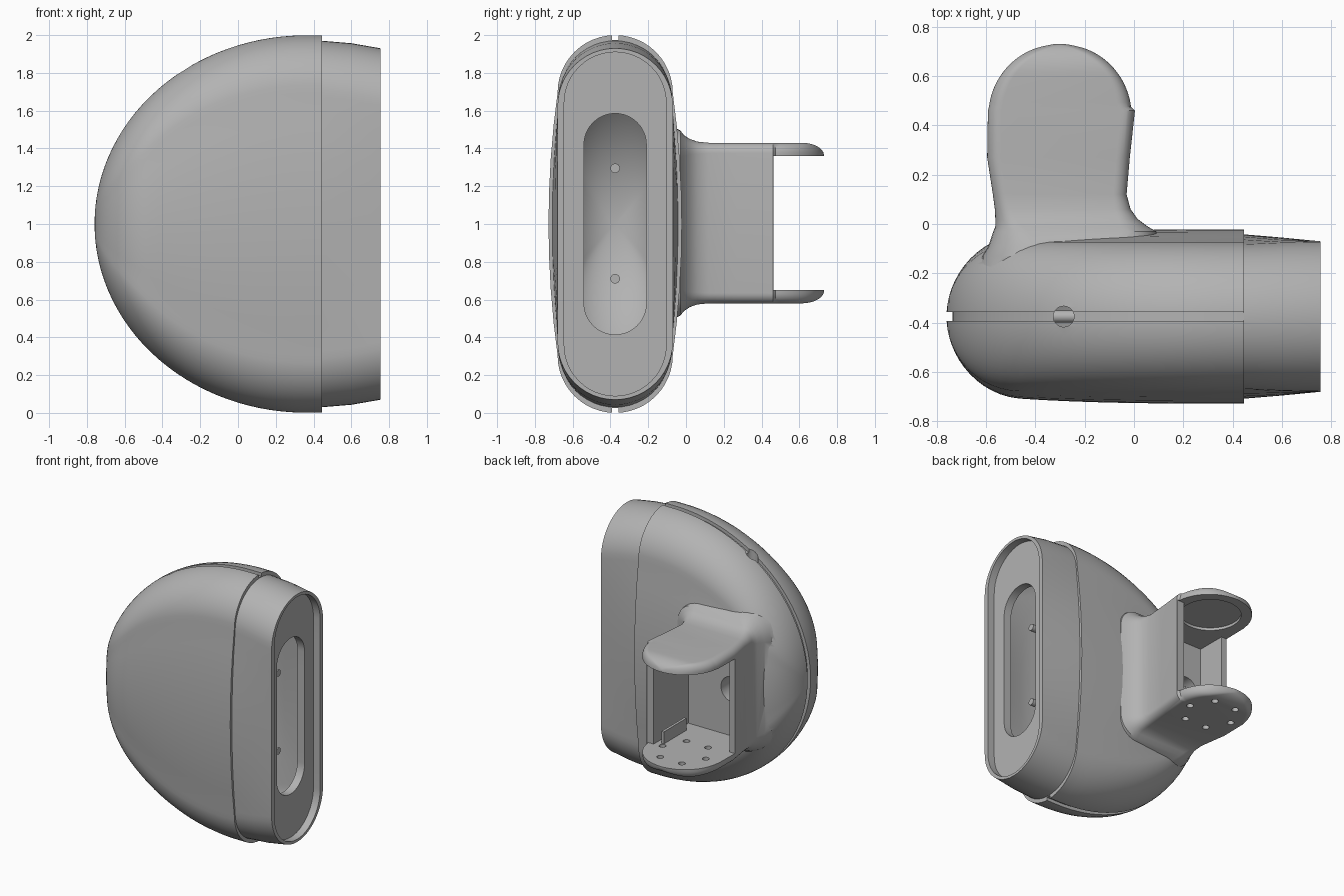
import bpy, bmesh, math
from mathutils import Vector, Matrix

if "Cube" in bpy.data.objects:
    bpy.data.objects.remove(bpy.data.objects["Cube"])

grey = bpy.data.materials.new("plain grey")
grey.use_nodes = True
grey.diffuse_color = (0.45, 0.45, 0.45, 1)
grey.node_tree.nodes["Principled BSDF"].inputs["Base Color"].default_value = grey.diffuse_color

YC = -0.375          # middle plane of the housing
NOSE, LEN = 0.36, 1.12


def finish(name, bm):
    bmesh.ops.recalc_face_normals(bm, faces=bm.faces)
    mesh = bpy.data.meshes.new(name)
    bm.to_mesh(mesh)
    bm.free()
    mesh.materials.append(grey)
    ob = bpy.data.objects.new(name, mesh)
    bpy.context.collection.objects.link(ob)
    return ob


def loft(name, rings):
    """Skin a list of equal-length rings and cap both ends."""
    bm = bmesh.new()
    loops = [[bm.verts.new(p) for p in r] for r in rings]
    n = len(loops[0])
    for a, b in zip(loops, loops[1:]):
        for i in range(n):
            j = (i + 1) % n
            bm.faces.new((a[i], a[j], b[j], b[i]))
    bm.faces.new(loops[0])
    bm.faces.new(loops[-1])
    return finish(name, bm)


def cylinder(name, start, end, r, stretch=1.0, segs=32):
    start, end = Vector(start), Vector(end)
    axis = end - start
    bm = bmesh.new()
    bmesh.ops.create_cone(bm, cap_ends=True, segments=segs, radius1=r, radius2=r, depth=axis.length)
    rot = axis.to_track_quat('Z', 'Y').to_matrix().to_4x4()
    bm.transform(Matrix.Translation((start + end) / 2) @ Matrix.Scale(stretch, 4, (1, 0, 0)) @ rot)
    return finish(name, bm)


def prism(name, outline, z0, z1):
    return loft(name, [[(x, y, z) for x, y in outline] for z in (z0, z1)])


def combine(target, other, op):
    mod = target.modifiers.new(op, 'BOOLEAN')
    mod.operation, mod.solver, mod.object = op, 'EXACT', other
    bpy.context.view_layer.objects.active = target
    bpy.ops.object.modifier_apply(modifier=mod.name)
    bpy.data.objects.remove(other)


def stadium(x, hz, r, bulge=0.0):
    """Upright stadium section whose long sides bow out by bulge."""
    pts, flat, caps, sides = [], hz - r, 24, 8
    for s in (1, -1):
        for i in range(caps + 1):
            a = math.pi * i / caps
            pts.append((x, YC + s * r * math.cos(a), 1 + s * (flat + r * math.sin(a))))
        for i in range(1, sides):
            k = 1 - 2 * i / sides
            pts.append((x, YC - s * (r + bulge * (1 - k * k)), 1 + s * flat * k))
    return pts


def dome_rings(inset):
    """Sections from the rounded nose to the full height."""
    rings = []
    for i in range(29):
        a = 0.03 + (math.pi / 2 - 0.03) * i / 28
        off = LEN * (1 - math.cos(a))
        r = (0.305 - inset) * math.sqrt(1 - (1 - min(1, off / 0.3)) ** 2)
        bulge = 0.048 * (1 - (1 - min(1, off / 1.2)) ** 3)
        x = NOSE - (LEN - inset) * math.cos(a)
        rings.append(stadium(x, (1 - inset) * math.sin(a), r, bulge))
    return rings


# Housing: dome, step, and tapering sleeve
housing = loft("housing", dome_rings(0) + [
    stadium(0.445, 1, 0.305, 0.048),
    stadium(0.445, 0.97, 0.295, 0.038),
    stadium(0.60, 0.957, 0.302, 0.018),
    stadium(0.755, 0.93, 0.305)])


# Arm: rounded-rectangle sections running backwards
def rounded_rect(y, x0, x1, hz, r):
    pts = []
    for q, (cx, cz) in enumerate(((x1 - r, hz - r), (x0 + r, hz - r), (x0 + r, r - hz), (x1 - r, r - hz))):
        for i in range(9):
            a = math.pi / 2 * (q + i / 8)
            pts.append((cx + r * math.cos(a), y, 1.005 + cz + r * math.sin(a)))
    return pts


arm_rings = [rounded_rect(*s) for s in (
    (-0.20, -0.62, 0.10, 0.53, 0.20),
    (-0.13, -0.615, 0.10, 0.53, 0.20),
    (-0.09, -0.59, 0.10, 0.52, 0.18),
    (-0.03, -0.57, 0.09, 0.49, 0.14),
    (-0.01, -0.562, 0.055, 0.465, 0.11),
    (0.02, -0.562, 0.015, 0.445, 0.08),
    (0.06, -0.564, -0.014, 0.431, 0.065),
    (0.12, -0.572, -0.03, 0.425, 0.055),
    (0.27, -0.595, -0.017, 0.425, 0.055),
    (0.46, -0.592, 0.004, 0.425, 0.055))]
for i in range(1, 23):
    a = math.radians(3 + 84 * i / 22)
    y, half = 0.44 + 0.29 * math.sin(a), 0.29 * math.cos(a)
    k = max(0, (y - 0.61) / 0.12)
    hz = 0.425 - 0.065 * (1 - math.sqrt(1 - k * k))
    arm_rings.append(rounded_rect(y, -0.3 - half, -0.3 + half, hz, min(0.055, half * 0.95)))
combine(housing, loft("arm", arm_rings), 'UNION')

# Hollow: rim recess, slot, and inner chamber in one cutter
combine(housing, loft("chamber", dome_rings(0.06) + [
    stadium(0.45, 0.92, 0.25, 0.04),
    stadium(0.64, 0.88, 0.25),
    stadium(0.64, 0.585, 0.165),
    stadium(0.70, 0.585, 0.165),
    stadium(0.70, 0.91, 0.27),
    stadium(0.80, 0.91, 0.27)]), 'DIFFERENCE')

# Seam groove around the dome outline
path = [(0, 0.445)] + [(math.pi * i / 64, None) for i in range(65)] + [(math.pi, 0.445)]
groove = []
for a, x in path:
    ring = []
    for d, y in ((-0.025, -0.018), (0.04, -0.018), (0.04, 0.018), (-0.025, 0.018)):
        px = x if x else NOSE - (LEN + d) * math.sin(a)
        ring.append((px, YC + y, 1 + (1 + d) * math.cos(a)))
    groove.append(ring)
combine(housing, loft("groove", groove), 'DIFFERENCE')
combine(housing, cylinder("seam_hole", (-0.285, YC, 1.70), (-0.285, YC, 1.95), 0.042, 1.0), 'DIFFERENCE')

# Fork pocket, with the two side walls ending at different depths
combine(housing, prism("pocket", [
    (-0.55, 0.05), (-0.055, 0.05), (-0.055, 0.462), (0.2, 0.462),
    (0.2, 0.9), (-0.8, 0.9), (-0.8, 0.27), (-0.55, 0.27)], 0.65, 1.36), 'DIFFERENCE')
combine(housing, cylinder("cable_hole", (-0.42, 0.1, 1.0), (-0.42, -0.2, 1.0), 0.095), 'DIFFERENCE')
combine(housing, cylinder("disc_recess", (-0.3, 0.45, 1.3), (-0.3, 0.45, 1.38), 0.21, segs=48), 'DIFFERENCE')
for i in range(6):
    a = math.pi / 3 * i
    x, y = -0.3 + 0.18 * math.cos(a), 0.45 + 0.18 * math.sin(a)
    combine(housing, cylinder("screw_hole", (x, y, 0.5), (x, y, 0.8), 0.024, segs=20), 'DIFFERENCE')

# Rods inside the chamber and the small rib on the fork floor
parts = [housing]
for name, z in (("upper_rod", 1.295), ("lower_rod", 0.71)):
    parts.append(cylinder(name, (-0.64, YC, z), (0.6, YC, z), 0.025, segs=24))
parts.append(prism("floor_rib", [(-0.11, 0.15), (-0.09, 0.15), (-0.09, 0.42), (-0.11, 0.42)], 0.645, 0.74))

for ob in bpy.context.selected_objects:
    ob.select_set(False)
for ob in parts:
    ob.select_set(True)
bpy.context.view_layer.objects.active = housing
bpy.ops.object.shade_smooth_by_angle(angle=math.radians(30))
